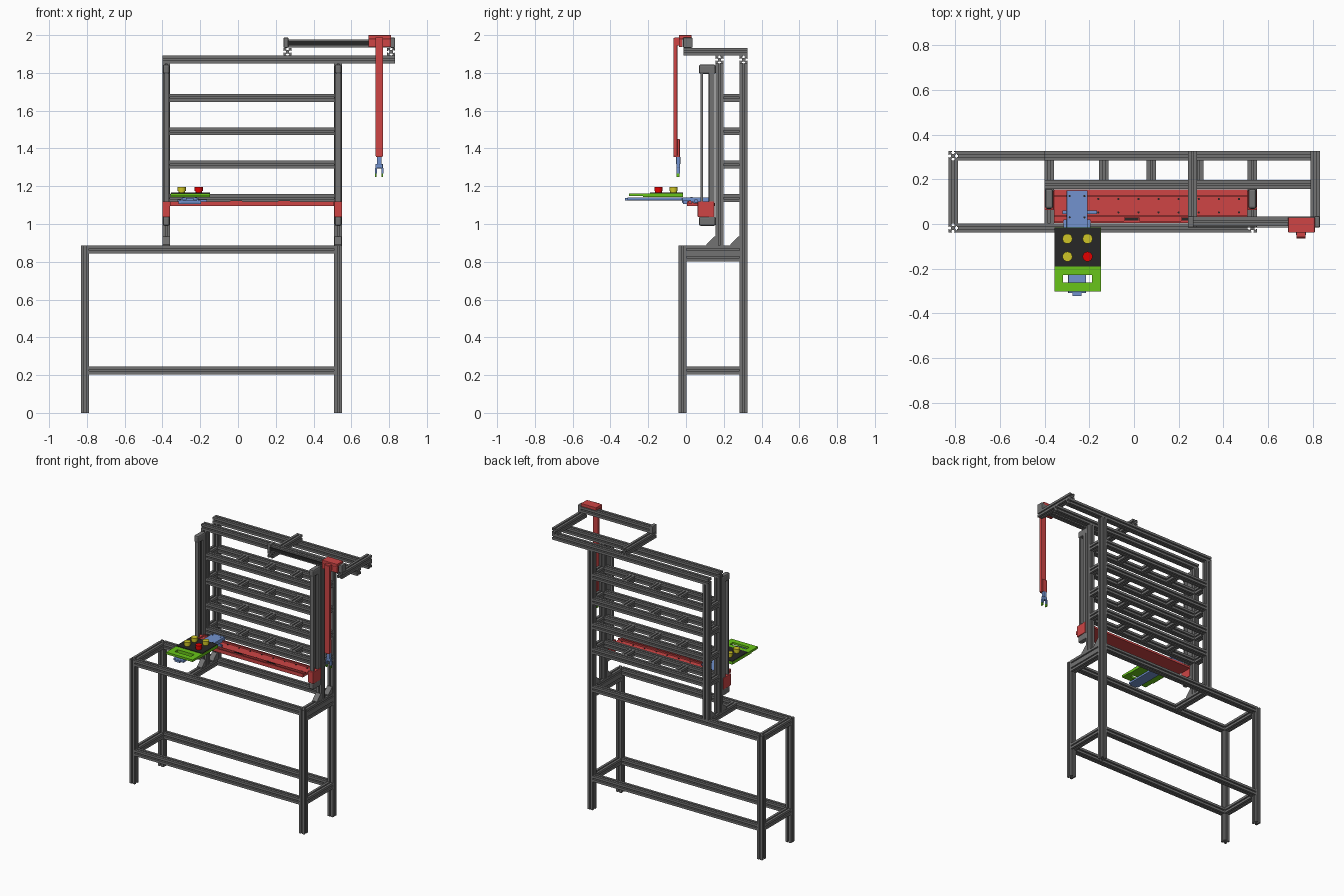
import bpy, bmesh, math
from mathutils import Vector, Matrix

if "Cube" in bpy.data.objects:
    bpy.data.objects.remove(bpy.data.objects["Cube"], do_unlink=True)


def material(name, r, g, b):
    m = bpy.data.materials.new(name)
    m.use_nodes = True
    m.diffuse_color = (r, g, b, 1)
    m.node_tree.nodes["Principled BSDF"].inputs["Base Color"].default_value = (r, g, b, 1)
    return m


GREY = material("frame_grey", 0.17, 0.17, 0.17)
BLACK = material("pad_black", 0.02, 0.02, 0.02)
RED = material("carriage_red", 0.62, 0.06, 0.06)
BLUE = material("shuttle_blue", 0.17, 0.29, 0.62)
GREEN = material("tray_green", 0.14, 0.56, 0.01)
YELLOW = material("puck_yellow", 0.62, 0.56, 0.02)
PUCK_RED = material("puck_red", 0.75, 0.0, 0.0)


def finish(name, bm, mat):
    bmesh.ops.recalc_face_normals(bm, faces=bm.faces)
    me = bpy.data.meshes.new(name)
    bm.to_mesh(me)
    bm.free()
    me.materials.append(mat)
    ob = bpy.data.objects.new(name, me)
    bpy.context.collection.objects.link(ob)
    return ob


def box(name, x, y, z, mat, bevel=0):
    """Box from three (low, high) ranges."""
    bm = bmesh.new()
    bmesh.ops.create_cube(bm, size=1)
    for v in bm.verts:
        v.co = [(a + b) / 2 + c * (b - a) for (a, b), c in zip((x, y, z), v.co)]
    ob = finish(name, bm, mat)
    if bevel:
        mod = ob.modifiers.new("edge", "BEVEL")
        mod.width, mod.segments = bevel, 2
    return ob


def prism(name, points, place, depth, mat):
    """Extrude a flat outline along the local z axis."""
    bm = bmesh.new()
    face = bm.faces.new([bm.verts.new((p[0], p[1], 0)) for p in points])
    new = bmesh.ops.extrude_face_region(bm, geom=[face])["geom"]
    bmesh.ops.translate(bm, vec=(0, 0, depth), verts=[v for v in new if isinstance(v, bmesh.types.BMVert)])
    bmesh.ops.transform(bm, matrix=place, verts=bm.verts)
    return finish(name, bm, mat)


# Slotted extrusion section: one side turned four times
W = 0.042
H = W / 2
SIDE = [(-1, -1), (-.2, -1), (-.2, -.78), (-.48, -.78), (-.2, -.42),
        (.2, -.42), (.48, -.78), (.2, -.78), (.2, -1)]
SECTION = []
for k in range(4):
    turn = Matrix.Rotation(k * math.pi / 2, 2)
    SECTION += [turn @ Vector(p) * H for p in SIDE]
TURN = {"x": Matrix.Rotation(math.pi / 2, 4, "Y"),
        "y": Matrix.Rotation(-math.pi / 2, 4, "X"), "z": Matrix.Identity(4)}


def beam(name, axis, start, end, a, b):
    """Slotted beam; a and b are the centre on the two other axes."""
    pos = {"x": (start, a, b), "y": (a, start, b), "z": (a, b, start)}[axis]
    return prism(name, SECTION, Matrix.Translation(pos) @ TURN[axis], end - start, GREY)


def cylinder(name, x, y, z0, z1, r, mat, sides=24):
    bm = bmesh.new()
    bmesh.ops.create_cone(bm, cap_ends=True, segments=sides, radius1=r, radius2=r, depth=z1 - z0,
                          matrix=Matrix.Translation((x, y, (z0 + z1) / 2)))
    ob = finish(name, bm, mat)
    for f in ob.data.polygons:
        f.use_smooth = abs(f.normal.z) < 0.5
    return ob


# Main beam centre lines
LEFT, RIGHT, MID = -0.81, 0.53, -0.38
FRONT, BACK, RACK = -0.018, 0.305, 0.177
TABLE, LOW, TOP = 0.865, 0.225, 1.87

# Table
for y, tag in ((FRONT, "front"), (BACK, "back")):
    beam(f"table_leg_{tag}_a", "z", 0, 0.886, LEFT, y)
    beam(f"table_leg_{tag}_b", "z", 0, TOP - H if y == BACK else 0.886, RIGHT, y)
    for z, level in ((TABLE, "upper"), (LOW, "lower")):
        beam(f"table_{level}_rail_{tag}", "x", LEFT + H, RIGHT - H, y, z)
for x, tag in ((LEFT, "a"), (MID, "middle"), (RIGHT, "b")):
    beam(f"table_end_rail_{tag}", "y", FRONT + H, BACK - H, x, TABLE)
    if x != MID:
        beam(f"table_lower_end_rail_{tag}", "y", FRONT + H, BACK - H, x, LOW)
beam("table_end_support", "y", FRONT + H, BACK - H, RIGHT, TABLE - W)

# Storage rack: posts, shelf beams, rungs, gussets
beam("rack_post_back", "z", 0.886, TOP - H, MID, BACK)
for x, tag in ((MID, "a"), (RIGHT, "b")):
    beam(f"rack_post_front_{tag}", "z", 0.886, TOP - H, x, RACK)
    for y in (RACK, BACK):
        place = Matrix(((0, 0, 1, x - H * .9), (1, 0, 0, y - H), (0, 1, 0, 0.886), (0, 0, 0, 1)))
        prism("corner_gusset", [(0, 0), (-.048, 0), (-.048, .006), (-.006, .048), (0, .048)],
              place, W * .9, GREY)
for i in range(4):
    z = 1.137 + i * 0.177
    for y, tag in ((RACK, "front"), (BACK, "back")):
        beam(f"shelf_beam_{tag}", "x", MID + H, RIGHT - H, y, z)
    for x in (MID, -0.135, 0.078, 0.29, RIGHT):
        beam("shelf_rung", "y", RACK + H, BACK - H, x, z)
for y, tag in ((RACK, "front"), (BACK, "back")):
    beam(f"top_beam_{tag}", "x", MID - H, 0.832, y, TOP)

# Overhead gantry
for x in (0.262, 0.811):
    beam("gantry_arm", "y", -0.013, BACK + H, x, TOP + W)
beam("gantry_rail", "x", 0.262, 0.811, 0.012, 1.956)
box("gantry_belt", (0.262, 0.811), (-0.016, -0.011), (1.945, 1.968), BLACK)
for x in (0.241, 0.806):
    box("gantry_end_block", (x, x + 0.026), (-0.016, 0.035), (1.933, 1.987), GREY, 0.005)

# Gripper hanging from the gantry
box("gripper_carriage", (0.69, 0.81), (-0.038, 0.03), (1.978, 2.0), RED, 0.003)
box("gripper_carriage_face", (0.69, 0.81), (-0.038, -0.018), (1.937, 1.98), RED, 0.003)
box("gripper_link", (0.727, 0.768), (-0.06, -0.03), (1.945, 1.988), RED, 0.003)
box("gripper_column", (0.727, 0.768), (-0.066, -0.046), (1.36, 1.985), RED, 0.003)
box("gripper_motor", (0.73, 0.765), (-0.066, -0.033), (1.355, 1.45), RED, 0.003)
box("gripper_wrist", (0.735, 0.76), (-0.052, -0.03), (1.315, 1.357), BLUE, 0.003)
box("gripper_palm", (0.728, 0.767), (-0.05, -0.032), (1.295, 1.318), BLUE, 0.003)
for s in (-1, 1):
    x = 0.7475 + s * 0.017
    box("gripper_finger", (x - .005, x + .005), (-0.05, -0.032), (1.268, 1.297), BLUE)
    box("gripper_finger_pad", (x - .004, x + .004), (-0.05, -0.034), (1.25, 1.27), GREEN)

# Vertical lift drives
for x, tag in ((MID, "a"), (RIGHT, "b")):
    for z, level in ((0.99, "lower"), (1.795, "upper")):
        box(f"lift_{level}_block_{tag}", (x - .018, x + .018), (0.068, 0.157), (z, z + 0.05), GREY, 0.01)
    box(f"lift_belt_{tag}", (x - .013, x + .013), (0.076, 0.089), (1.02, 1.82), GREY)
    box(f"lift_rail_{tag}", (x - .018, x + .018), (0.122, 0.15), (1.02, 1.82), GREY)
    box(f"lift_rail_slot_{tag}", (x - .005, x + .005), (0.12, 0.122), (1.04, 1.795), BLACK)
    box(f"lift_slider_{tag}", (x - .021, x + .021), (0.062, 0.15), (1.037, 1.12), RED, 0.003)

# Red cross carriage
box("carriage_plate", (MID + H, RIGHT - H), (0.005, 0.154), (1.095, 1.11), RED)
for y in (0.005, 0.032, 0.122):
    box("carriage_lip", (MID + H, RIGHT - H), (y, y + 0.008), (1.105, 1.12), RED)
for x in (-0.01, 0.245):
    box("carriage_motor", (x - .034, x + .034), (0.01, 0.03), (1.105, 1.122), RED)
    box("carriage_motor_cap", (x - .03, x + .03), (0.015, 0.026), (1.122, 1.125), BLACK)
for i in range(8):
    for y in (0.052, 0.112):
        cylinder("carriage_screw", -0.16 + i * 0.09, y, 1.11, 1.113, 0.005, BLACK, 8)

# Blue shuttle under the tray
SX = -0.255
box("shuttle_base", (SX - .047, SX + .047), (-0.02, 0.15), (1.11, 1.14), BLUE, 0.003)
box("shuttle_arm", (SX - .04, SX + .04), (-0.31, 0.0), (1.125, 1.14), BLUE, 0.003)
box("shuttle_tip", (SX - .02, SX + .02), (-0.323, -0.29), (1.125, 1.138), BLUE)
box("shuttle_cross_tab", (SX - .065, SX + .09), (0.045, 0.06), (1.115, 1.13), BLUE)
box("shuttle_drive", (SX - .06, SX + .06), (-0.015, 0.02), (1.105, 1.125), BLUE)
for s in (-1, 1):
    for y in (0.03, 0.125):
        cylinder("shuttle_screw", SX + s * 0.033, y, 1.14, 1.143, 0.005, BLACK, 8)

# Green tray with a handle slot, pad and four pucks
TL, TR = -0.357, -0.147
box("tray_body", (TL, TR), (-0.228, -0.015), (1.142, 1.162), GREEN)
box("tray_handle", (TL, TR), (-0.302, -0.262), (1.147, 1.162), GREEN)
box("tray_handle_side_a", (TL, TL + .04), (-0.262, -0.228), (1.147, 1.162), GREEN)
box("tray_handle_side_b", (TR - .04, TR), (-0.262, -0.228), (1.147, 1.162), GREEN)
box("tray_pad", (TL + .002, TR - .002), (-0.19, -0.017), (1.162, 1.166), BLACK)
for x in (-0.298, -0.208):
    for y in (-0.066, -0.146):
        mat = PUCK_RED if x > -0.25 and y < -0.1 else YELLOW
        cylinder("puck_base", x, y, 1.166, 1.174, 0.018, mat)
        cylinder("puck", x, y, 1.174, 1.196, 0.022, mat)
